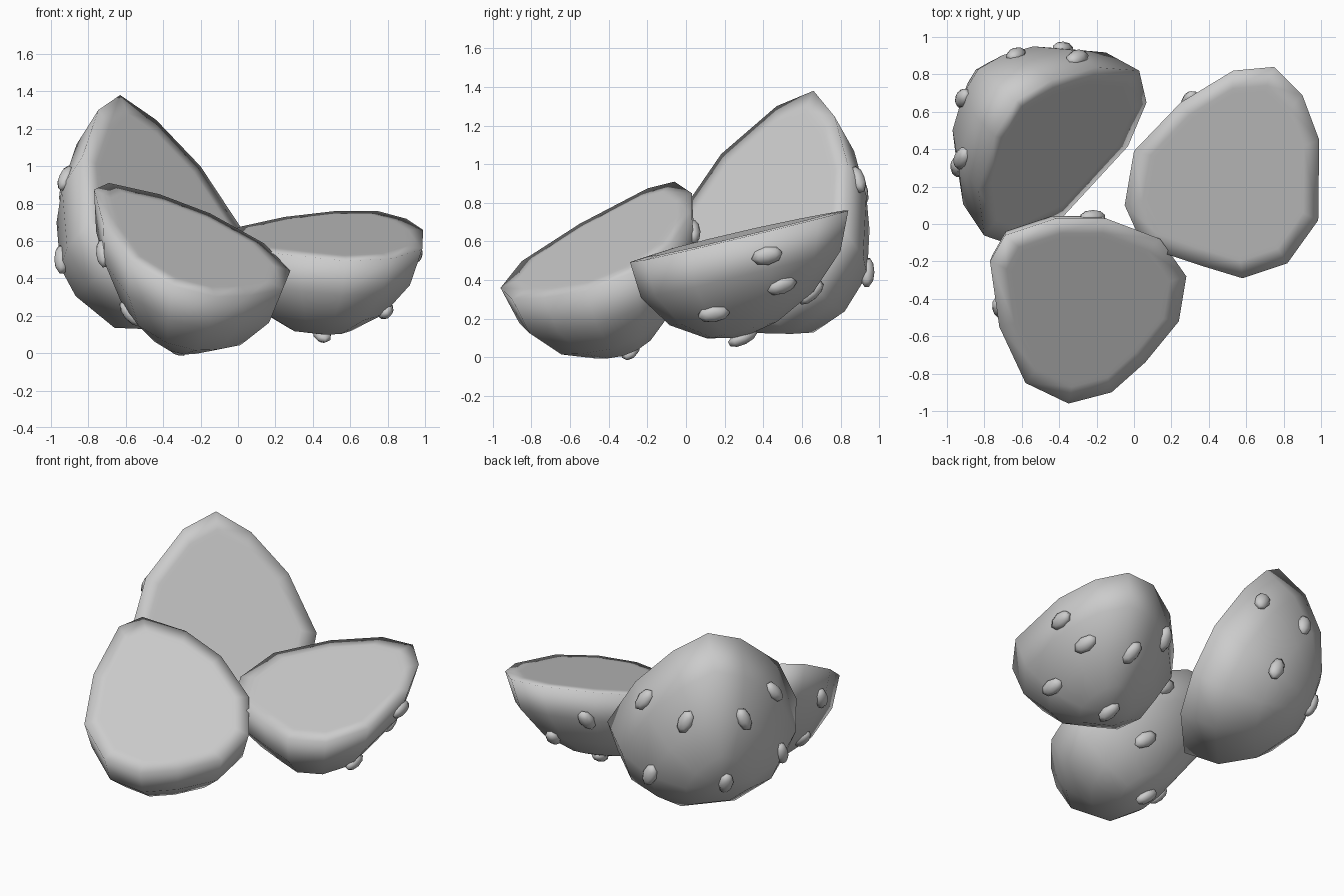
import bpy, bmesh, math
from mathutils import Vector, Matrix
from mathutils.bvhtree import BVHTree

if "Cube" in bpy.data.objects:
    bpy.data.objects.remove(bpy.data.objects["Cube"])

grey = bpy.data.materials.new("plain grey")
grey.diffuse_color = (0.6, 0.6, 0.6, 1)
grey.use_nodes = True
grey.node_tree.nodes["Principled BSDF"].inputs["Base Color"].default_value = grey.diffuse_color


def finish(name, bm):
    bmesh.ops.recalc_face_normals(bm, faces=bm.faces)
    for f in bm.faces:
        f.smooth = True
    mesh = bpy.data.meshes.new(name)
    bm.to_mesh(mesh)
    mesh.materials.append(grey)
    bpy.context.collection.objects.link(bpy.data.objects.new(name, mesh))


def half_fruit(name, rim, normal, depth, shift, taper, seeds, axis):
    """Domed half fruit with a flat cut face, plus seeds set into its skin."""
    bm = bmesh.new()
    n = normal.normalized()
    centre = sum(rim, Vector()) / len(rim)
    shift = shift - n * shift.dot(n)

    def ring(scale, down):
        mid = centre - n * down + shift * max(0, down / depth)
        return [bm.verts.new(mid + (p - centre) * scale) for p in rim]

    def bridge(a, b):
        for i in range(len(a)):
            j = (i + 1) % len(a)
            bm.faces.new((a[i], a[j], b[j], b[i]))

    # cut face with a softly shaded border
    rings = [ring(0.78, -0.006), ring(0.83, -0.006), ring(1, 0)]
    bm.faces.new(rings[0])
    # rounded skin
    for deg in (22, 45, 67):
        a = math.radians(deg)
        rings.append(ring(math.cos(a) ** taper, depth * math.sin(a)))
    for a, b in zip(rings, rings[1:]):
        bridge(a, b)
    pole = bm.verts.new(centre - n * depth + shift)
    last = rings[-1]
    for i in range(len(last)):
        bm.faces.new((last[i], last[(i + 1) % len(last)], pole))
    bmesh.ops.recalc_face_normals(bm, faces=bm.faces)
    skin = BVHTree.FromBMesh(bm)
    finish(name, bm)

    # seeds, long side following the fruit's axis
    bm = bmesh.new()
    for s in seeds:
        loc, out, _, _ = skin.find_nearest(Vector(s))
        along = (axis - out * axis.dot(out)).normalized()
        rot = Matrix((along, out.cross(along), out)).transposed().to_4x4()
        bmesh.ops.create_uvsphere(
            bm, u_segments=8, v_segments=5, radius=1,
            matrix=Matrix.Translation(loc) @ rot @ Matrix.Diagonal((0.085, 0.05, 0.038, 1)))
    finish(name + "_seeds", bm)


def sloped_rim(points, a, b, c):
    """Rim points lifted onto the plane z = a + b*x + c*y."""
    return [Vector((x, y, a + b * x + c * y)) for x, y in points], Vector((-b, -c, 1))


# upright half at the back left, outlined from its tip
n = Vector((0.656, -0.594, 0.463)).normalized()
u = Vector((-n.y, n.x, 0)).normalized()
v = n.cross(u)
tip = Vector((-0.63, 0.66, 1.38))
outline = [(0, 0), (.21, -.15), (.42, -.43), (.56, -.82), (.46, -1.13), (.22, -1.31),
           (-.29, -1.3), (-.6, -1.02), (-.65, -.77), (-.49, -.37), (-.22, -.09)]
half_fruit("upright_half", [tip + u * p + v * q for p, q in outline], n, 0.63, v * -0.1, 1.1,
           [(-.3, .91, .93), (-.63, .9, .86), (-.89, .67, .86), (-.93, .35, .94),
            (-.38, .94, .44), (-.82, .74, .43), (-.97, .3, .5)], v)

# leaning half at the front left
rim, n = sloped_rim([(-.69, -.06), (-.42, .03), (-.15, .03), (.14, -.08), (.28, -.28),
                     (.24, -.52), (.06, -.74), (-.12, -.9), (-.35, -.96), (-.58, -.85),
                     (-.72, -.55), (-.77, -.2)], 0.677, -0.378, 0.468)
half_fruit("leaning_half", rim, n, 0.54, Vector((.09, -.08, -.07)), 1.17,
           [(-.75, -.45, .53), (-.6, -.45, .19), (-.34, -.29, .05), (-.22, .04, .65),
            (-.65, 0, .5), (-.15, -.12, .3)], Vector((-.6, .2, .5)))

# lying half on the right
rim, n = sloped_rim([(-.05, .1), (0, .39), (.25, .65), (.53, .82), (.75, .84), (.9, .69),
                     (.99, .45), (.985, .02), (.82, -.21), (.58, -.29), (.35, -.22),
                     (.05, -.12)], 0.58, -0.03, 0.24)
half_fruit("lying_half", rim, n, 0.52, Vector((-.05, -.1, 0)), 1.2,
           [(.97, .42, .52), (.87, .53, .32), (.56, .66, .32), (.82, .15, .2),
            (.45, .3, .09), (.28, .69, .52)], Vector((-.2, .9, .25)))
